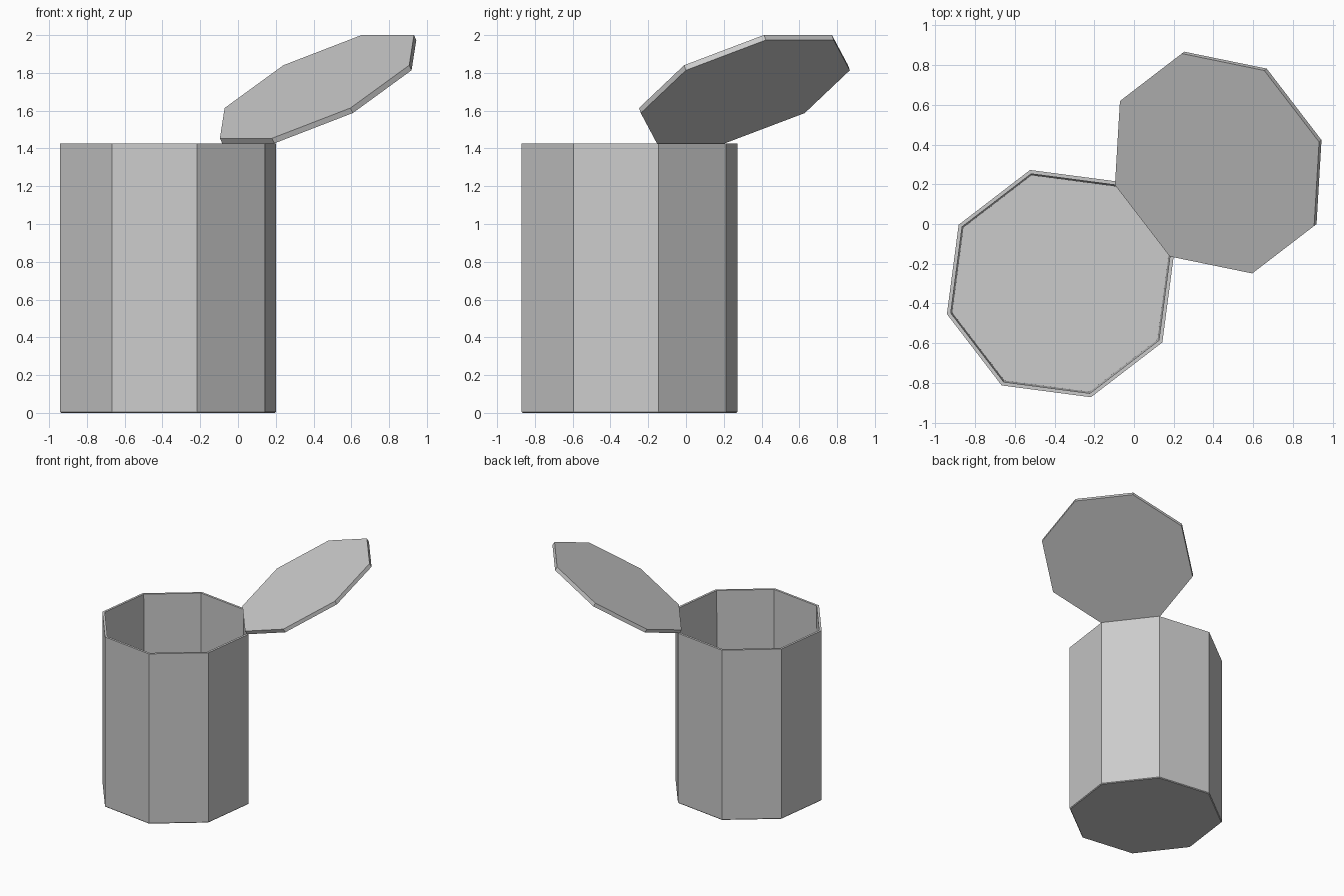
import bpy, bmesh
from math import radians, cos, sin, pi
from mathutils import Vector, Matrix

if "Cube" in bpy.data.objects:
    bpy.data.objects.remove(bpy.data.objects["Cube"])

R = 0.592                      # octagon corner radius
APOTHEM = R * cos(pi / 8)
TURN = radians(37.5)           # direction the hinge side faces
TILT = radians(30)             # slope of the open lid
HEIGHT = 1.427
THICK = 0.031
CENTRE = Vector((-0.37, -0.30, 0))


def octagon_stack(name, levels, matrix):
    """Closed solid skinned through octagons given as (radius, z)."""
    bm = bmesh.new()
    rings = []
    for r, z in levels:
        rings.append([bm.verts.new((r * cos((k + 0.5) * pi / 4),
                                    r * sin((k + 0.5) * pi / 4), z)) for k in range(8)])
    for a, b in zip(rings, rings[1:]):
        for k in range(8):
            n = (k + 1) % 8
            bm.faces.new((a[k], a[n], b[n], b[k]))
    bm.faces.new(rings[0])
    bm.faces.new(rings[-1])
    bmesh.ops.recalc_face_normals(bm, faces=bm.faces)
    mesh = bpy.data.meshes.new(name)
    bm.to_mesh(mesh)
    bm.free()
    obj = bpy.data.objects.new(name, mesh)
    obj.matrix_world = matrix
    bpy.context.collection.objects.link(obj)
    return obj


turn = Matrix.Rotation(TURN, 4, 'Z')

# Hollow bin: outside wall, rim, slightly tapered inside wall, floor
octagon_stack("bin_body",
              [(R - 0.006, 0), (R, 0.006), (R, HEIGHT),
               (R - 0.02, HEIGHT), (R - 0.028, 0.02)],
              Matrix.Translation(CENTRE) @ turn)

# Lid, swung open about the hinge side of the rim
hinge = CENTRE + turn @ Vector((APOTHEM - 0.012, 0, HEIGHT))
octagon_stack("lid", [(R, 0), (R, THICK)],
              Matrix.Translation(hinge) @ turn @ Matrix.Rotation(-TILT, 4, 'Y')
              @ Matrix.Translation((APOTHEM, 0, 0)))
